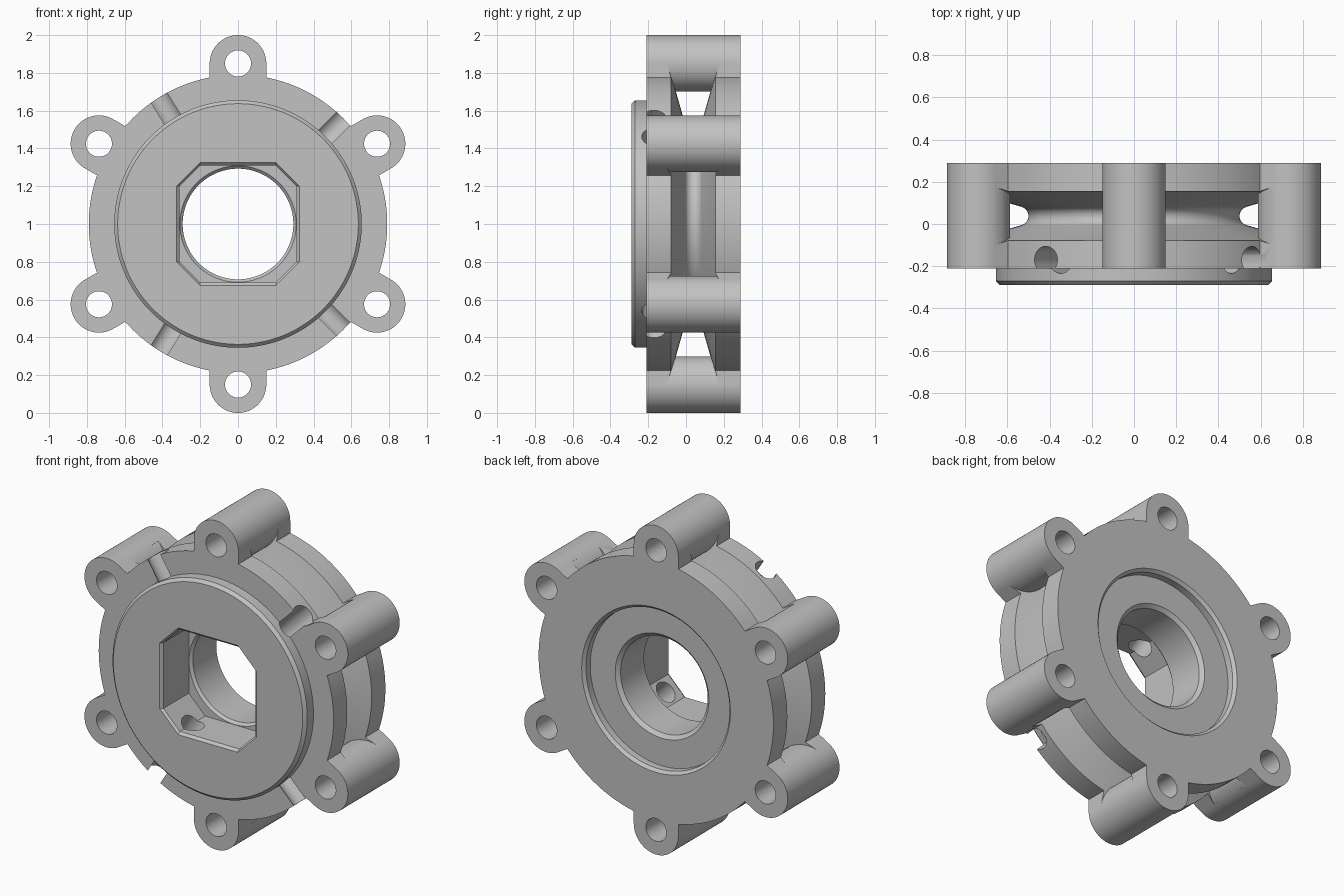
import bpy
import bmesh
from math import pi, sin, cos, asin, radians
from mathutils import Matrix

if "Cube" in bpy.data.objects:
    bpy.data.objects.remove(bpy.data.objects["Cube"])

CENTRE = Matrix.Translation((0, 0, 1))
FRONT, FLANGE, BACK = -0.288, -0.21, 0.288
RIM_R, LUG_R, LUG_SIZE = 0.79, 0.85, 0.15
LUG_ANGLES = [30 + 60 * i for i in range(6)]
PORT_ANGLES = [45, -45, 122, -122]

metal = bpy.data.materials.new("light grey metal")
metal.use_nodes = True
GREY = (0.54, 0.54, 0.54, 1)
metal.diffuse_color = GREY
metal.node_tree.nodes["Principled BSDF"].inputs["Base Color"].default_value = GREY


def finish(bm, name):
    """Turn a bmesh into an object with outward normals."""
    bmesh.ops.recalc_face_normals(bm, faces=bm.faces)
    mesh = bpy.data.meshes.new(name)
    bm.to_mesh(mesh)
    bm.free()
    mesh.materials.append(metal)
    obj = bpy.data.objects.new(name, mesh)
    bpy.context.collection.objects.link(obj)
    return obj


def loft(name, rings, closed=False):
    """Skin a list of point rings, capped unless closed into a loop."""
    bm = bmesh.new()
    rings = [[bm.verts.new(p) for p in ring] for ring in rings]
    n = len(rings[0])
    pairs = list(zip(rings, rings[1:]))
    if closed:
        pairs.append((rings[-1], rings[0]))
    else:
        bm.faces.new(rings[0])
        bm.faces.new(rings[-1])
    for a, b in pairs:
        for i in range(n):
            j = (i + 1) % n
            bm.faces.new((a[i], a[j], b[j], b[i]))
    return finish(bm, name)


def revolve(name, profile, closed=False, steps=144):
    """(radius, y) profile turned around the y axis."""
    turns = [2 * pi * i / steps for i in range(steps)]
    return loft(name, [[(r * cos(t), y, 1 + r * sin(t)) for t in turns]
                       for r, y in profile], closed)


def cylinder(name, radius, depth, matrix):
    bm = bmesh.new()
    bmesh.ops.create_cone(bm, cap_ends=True, segments=56, radius1=radius,
                          radius2=radius, depth=depth, matrix=matrix)
    return finish(bm, name)


def spoke(angle, radius):
    """Frame at a polar position whose z axis points outward."""
    return (CENTRE @ Matrix.Rotation(pi / 2 - radians(angle), 4, 'Y')
            @ Matrix.Translation((0, 0, radius)))


def lug_cylinder(name, angle, radius):
    """Long cutter along the axis of one lug."""
    return cylinder(name, radius, 1, spoke(angle, LUG_R) @ Matrix.Rotation(pi / 2, 4, 'X'))


def combine(target, tool, operation):
    """Apply an exact boolean and discard the tool."""
    tool.hide_render = True
    mod = target.modifiers.new("boolean", 'BOOLEAN')
    mod.operation = operation
    mod.solver = 'EXACT'
    mod.object = tool
    bpy.context.view_layer.objects.active = target
    bpy.ops.object.modifier_apply(modifier=mod.name)
    bpy.data.objects.remove(tool)


# Flange outline: rounded lugs with straight sides, joined by rim arcs
outline = []
half = asin(LUG_SIZE / RIM_R)
for a in map(radians, LUG_ANGLES):
    for i in range(33):
        t = a + pi * (i / 32 - 0.5)
        outline.append((LUG_R * cos(a) + LUG_SIZE * cos(t),
                        LUG_R * sin(a) + LUG_SIZE * sin(t)))
    for i in range(19):
        t = a + half + (pi / 3 - 2 * half) * i / 18
        outline.append((RIM_R * cos(t), RIM_R * sin(t)))
housing = loft("flange_housing", [[(x, y, 1 + z) for x, z in outline]
                                  for y in (FLANGE, BACK)])

# Tapered, round-bottomed rim groove that leaves the lug cylinders whole
arc = [radians(16 + 148 * i / 10) for i in range(11)]
groove = [(0.545 - 0.045 * sin(t), 0.038 - 0.045 * cos(t)) for t in arc]
groove = [(0.86, -0.099)] + groove + [(0.86, 0.175)]
groove_cutter = revolve("groove_cutter", groove, closed=True)
for a in LUG_ANGLES:
    combine(groove_cutter, lug_cylinder("lug_keeper", a, LUG_SIZE - 0.0005), 'DIFFERENCE')
combine(housing, groove_cutter, 'DIFFERENCE')

# Raised front plate with a chamfered edge
combine(housing, revolve("front_plate", [
    (0.637, FRONT), (0.655, FRONT + 0.018), (0.655, -0.12)]), 'UNION')

# Chamfered bore and rear recess
combine(housing, revolve("bore_cutter", [
    (0.308, -0.4), (0.308, -0.03), (0.293, -0.015), (0.293, BACK - 0.078),
    (0.315, BACK - 0.058), (0.483, BACK - 0.058), (0.483, BACK - 0.017),
    (0.517, BACK + 0.017)]), 'DIFFERENCE')


# Eight-sided front pocket with a chamfered mouth
def pocket_ring(y, grow):
    w, c = 0.31 + grow, 0.2
    quarter = [(w, c), (c, w), (-c, w), (-w, c)]
    return [(x, y, 1 + z) for x, z in quarter + [(-x, -z) for x, z in quarter]]


combine(housing, loft("pocket_cutter", [
    pocket_ring(FRONT - 0.015, 0.03), pocket_ring(FRONT + 0.015, 0),
    pocket_ring(-0.03, 0)]), 'DIFFERENCE')

# Bolt holes through the lugs
for a in LUG_ANGLES:
    combine(housing, lug_cylinder("bolt_hole_cutter", a, 0.069), 'DIFFERENCE')

# Radial ports running from the pocket to the rim
for a in PORT_ANGLES:
    m = spoke(a, 0.55) @ Matrix.Translation((0, -0.17, 0))
    combine(housing, cylinder("port_cutter", 0.064, 0.7, m), 'DIFFERENCE')

# Smooth the curved walls and keep the machined edges crisp
bpy.ops.object.select_all(action='DESELECT')
housing.select_set(True)
bpy.context.view_layer.objects.active = housing
bpy.ops.object.shade_smooth_by_angle(angle=radians(25))
